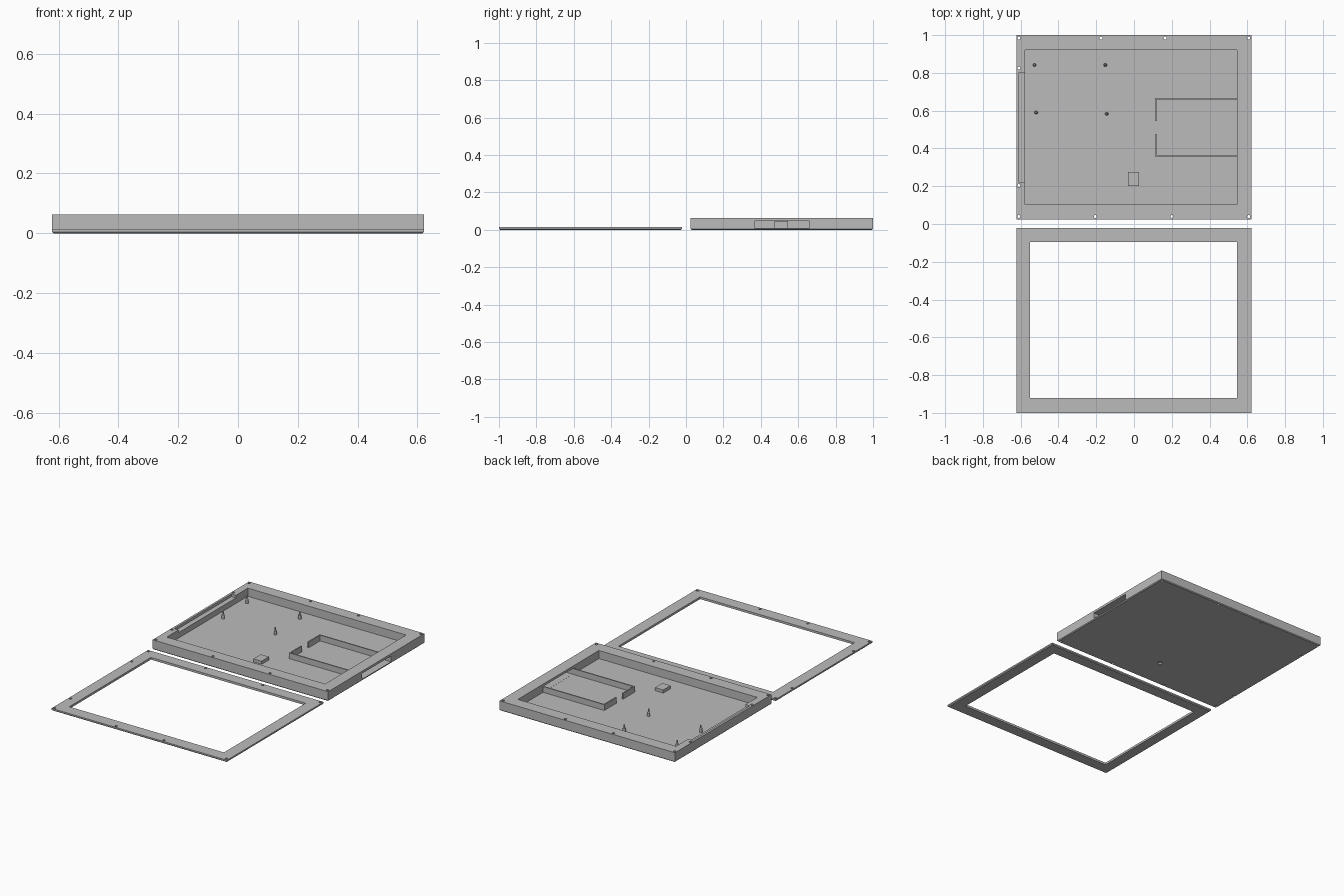
import bpy, bmesh
from mathutils import Matrix, Vector

cube = bpy.data.objects.get("Cube")
if cube:
    bpy.data.objects.remove(cube, do_unlink=True)

grey = bpy.data.materials.new("plastic grey")
grey.use_nodes = True
grey.diffuse_color = (0.5, 0.5, 0.5, 1)
grey.node_tree.nodes["Principled BSDF"].inputs["Base Color"].default_value = (0.5, 0.5, 0.5, 1)


def finish(name, bm):
    mesh = bpy.data.meshes.new(name)
    bm.to_mesh(mesh)
    bm.free()
    mesh.materials.append(grey)
    obj = bpy.data.objects.new(name, mesh)
    bpy.context.collection.objects.link(obj)
    return obj


def box(name, lo, hi, chamfer=0):
    bm = bmesh.new()
    lo, hi = Vector(lo), Vector(hi)
    size = hi - lo
    bmesh.ops.create_cube(bm, size=1, matrix=Matrix.Translation((lo + hi) / 2) @ Matrix.Diagonal((*size, 1)))
    if chamfer:
        # chamfer only the edges around the underside
        edges = [e for e in bm.edges if all(v.co.z < lo.z + 0.001 for v in e.verts)]
        bmesh.ops.bevel(bm, geom=edges, offset=chamfer, segments=1, affect='EDGES')
    return finish(name, bm)


def pins(name, points, z0, z1, r0, r1=None, sides=16):
    bm = bmesh.new()
    for x, y in points:
        bmesh.ops.create_cone(bm, cap_ends=True, segments=sides, radius1=r0,
                              radius2=r0 if r1 is None else r1, depth=z1 - z0,
                              matrix=Matrix.Translation((x, y, (z0 + z1) / 2)))
    return finish(name, bm)


def cut(obj, *cutters):
    for cutter in cutters:
        mod = obj.modifiers.new("cut", 'BOOLEAN')
        mod.operation = 'DIFFERENCE'
        mod.solver = 'EXACT'
        mod.object = cutter
        cutter.hide_render = True
    # bake the cuts, then drop the cutters
    bpy.context.view_layer.update()
    baked = bpy.data.meshes.new_from_object(obj.evaluated_get(bpy.context.evaluated_depsgraph_get()))
    obj.modifiers.clear()
    obj.data = baked
    for cutter in cutters:
        bpy.data.objects.remove(cutter, do_unlink=True)


X = 0.622        # half width of both parts
FLOOR = 0.01     # inside floor of the tray
WALL_TOP = 0.047

# Screw positions of the tray; the bezel mirrors them in y
back = [(x, 0.984) for x in (-0.61, -0.175, 0.165, 0.607)]
front = [(x, 0.04) for x in (-0.61, -0.205, 0.2, 0.607)]
side = [(-0.61, 0.825), (-0.61, 0.203)]
screws = back + front + side

# Tray with pocket, side ledge, side window and screw holes
tray = box("tray", (-X, 0.024, 0), (X, 1, 0.062), 0.005)
cut(tray,
    box("pocket_cutter", (-0.576, 0.102, FLOOR), (0.546, 0.922, 0.1)),
    box("ledge_cutter", (-0.608, 0.222, 0.045), (-0.5, 0.802, 0.1)),
    box("window_cutter", (0.5, 0.366, FLOOR + 0.0005), (0.7, 0.66, WALL_TOP)),
    pins("screw_cutter", screws, -0.05, 0.1, 0.008),
    pins("socket_cutter", [(-0.015, 0.225)], -0.05, 0.0095, 0.014))

# Compartment walls inside the tray, with a gap in the end wall
for name, lo, hi in (
        ("compartment_front_wall", (0.111, 0.358), (0.546, 0.366)),
        ("compartment_back_wall", (0.111, 0.66), (0.546, 0.668)),
        ("compartment_end_front", (0.111, 0.366), (0.119, 0.477)),
        ("compartment_end_back", (0.111, 0.544), (0.119, 0.66))):
    box(name, (*lo, FLOOR), (*hi, WALL_TOP))

# Small block on the floor
box("floor_block", (-0.032, 0.202, FLOOR), (0.026, 0.276, 0.03))

# Stepped mounting posts
posts = [(-0.527, 0.842), (-0.152, 0.842), (-0.518, 0.59), (-0.144, 0.583)]
pins("post_bases", posts, FLOOR, 0.035, 0.009)
pins("post_shoulders", posts, 0.035, 0.04, 0.009, 0.005)
pins("post_tips", posts, 0.04, 0.055, 0.005)

# Bezel lying face down, with opening and blind screw holes
bezel = box("bezel", (-X, -1, 0), (X, -0.022, 0.014), 0.005)
cut(bezel,
    box("opening_cutter", (-0.55, -0.922, -0.1), (0.546, -0.096, 0.1)),
    pins("blind_hole_cutter", [(x, -y if y > 0.1 else -0.034) for x, y in screws], 0.007, 0.1, 0.008))
